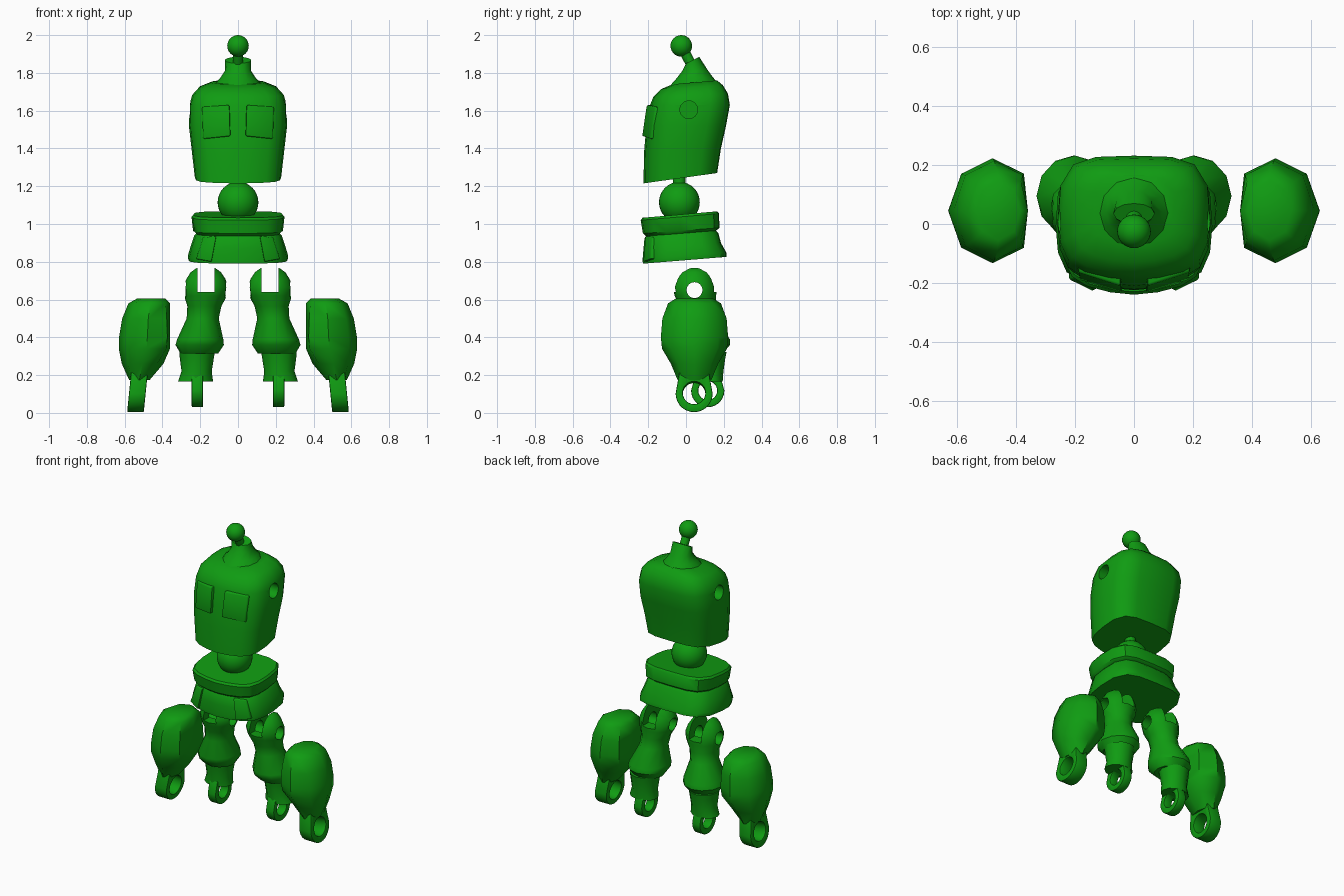
import bpy, bmesh, math
from mathutils import Vector

if "Cube" in bpy.data.objects:
    bpy.data.objects.remove(bpy.data.objects["Cube"])

green = bpy.data.materials.new("green plastic")
green.diffuse_color = (0.005, 0.33, 0.006, 1)
green.use_nodes = True
green.node_tree.nodes["Principled BSDF"].inputs["Base Color"].default_value = green.diffuse_color


def finish(ob, angle=40, mirror=False, cuts=(), bevel=0):
    """Apply cutters, shade by angle, then mirror across x."""
    bpy.ops.object.select_all(action='DESELECT')
    ob.select_set(True)
    bpy.context.view_layer.objects.active = ob
    if not ob.data.materials:
        ob.data.materials.append(green)
    for c in cuts:
        m = ob.modifiers.new("cut", 'BOOLEAN')
        m.object, m.operation, m.solver = c, 'DIFFERENCE', 'EXACT'
        bpy.ops.object.modifier_apply(modifier=m.name)
    if bevel:
        m = ob.modifiers.new("bevel", 'BEVEL')
        m.width, m.segments, m.limit_method = bevel, 2, 'ANGLE'
        m.angle_limit = math.radians(40)
        bpy.ops.object.modifier_apply(modifier=m.name)
    bpy.ops.object.shade_smooth_by_angle(angle=math.radians(angle))
    if mirror:
        m = ob.modifiers.new("mirror", 'MIRROR')
        m.use_axis = (True, False, False)
        m.use_mirror_merge = False
    for c in cuts:
        bpy.data.objects.remove(c)
    return ob


def loft(name, rings):
    """Closed skin through rings of equal point count."""
    bm = bmesh.new()
    vs = [[bm.verts.new(p) for p in r] for r in rings]
    n = len(vs[0])
    for a, b in zip(vs, vs[1:]):
        for i in range(n):
            bm.faces.new((a[i], a[(i + 1) % n], b[(i + 1) % n], b[i]))
    bm.faces.new(vs[0][::-1])
    bm.faces.new(vs[-1])
    bmesh.ops.recalc_face_normals(bm, faces=bm.faces)
    me = bpy.data.meshes.new(name)
    bm.to_mesh(me)
    bm.free()
    me.materials.append(green)
    ob = bpy.data.objects.new(name, me)
    bpy.context.collection.objects.link(ob)
    return ob


def circle(n):
    return [(math.cos(2 * math.pi * i / n), math.sin(2 * math.pi * i / n)) for i in range(n)]


def slanted(prof, hw, yf, zf, yb, zb):
    """Profile scaled to a half width, running from a front point to a back point."""
    return [(x * hw, yf + (yb - yf) * (y + 1) / 2, zf + (zb - zf) * (y + 1) / 2) for x, y in prof]


def oval(n, cx, cy, rx, ry, z, xmin=-9):
    return [(max(cx + x * rx, xmin), cy + y * ry, z) for x, y in circle(n)]


def rod(name, a, b, r, n=24):
    a, b = Vector(a), Vector(b)
    q = (b - a).to_track_quat('Z', 'Y')
    ring = [q @ Vector((x * r, y * r, 0)) for x, y in circle(n)]
    return loft(name, [[a + p for p in ring], [b + p for p in ring]])


def ball(name, loc, r):
    bpy.ops.mesh.primitive_uv_sphere_add(segments=32, ring_count=16, radius=r, location=loc)
    ob = bpy.context.object
    ob.name = name
    return finish(ob)


def eyelet(name, cx, cy, cz, r, hole, half, top, lean):
    """Flat tab with a round lower end and a cross hole, leaning in x."""
    pts = [(-r * math.cos(math.pi * i / 14), -r * math.sin(math.pi * i / 14)) for i in range(15)]
    pts += [(r * .75, top - cz), (-r * .75, top - cz)]
    rings = [[(cx + s * half - lean * z, cy + y, cz + z) for y, z in pts] for s in (-1, 1)]
    ob = loft(name, rings)
    cut = rod("hole_cutter", (cx - .2, cy, cz - .2 * lean), (cx + .2, cy, cz + .2 * lean), hole)
    return finish(ob, 35, True, [cut], .006)


# Shared body outline: half listed, the other half reflected
half = [(0, 1), (.5, .98), (.8, .86), (.97, .52), (1, 0), (.97, -.4),
        (.86, -.7), (.65, -.86), (.33, -.96), (0, -1)]
body = half + [(-x, y) for x, y in half[-2:0:-1]]

# Torso with shoulder sockets
torso = loft("torso", [slanted(body, *s) for s in (
    (.228, -.225, 1.215, .165, 1.27), (.245, -.222, 1.38, .185, 1.40),
    (.260, -.210, 1.52, .212, 1.52), (.257, -.190, 1.63, .232, 1.63),
    (.243, -.172, 1.675, .222, 1.69), (.205, -.130, 1.715, .195, 1.735),
    (.14, -.07, 1.74, .165, 1.76))])
finish(torso, 40, False, [rod("socket_cutter", (s * .17, .015, 1.605), (s * .35, .015, 1.605), .047)
                          for s in (-1, 1)])

# Neck collar, rod and head ball
neck = loft("neck_collar", [slanted(circle(12), *s) for s in (
    (.13, -.10, 1.715, .165, 1.75), (.095, -.055, 1.765, .14, 1.78),
    (.068, -.02, 1.81, .115, 1.815), (.07, .0, 1.85, .07, 1.885))])
finish(neck)
finish(rod("neck_rod", (0, -.025, 1.945), (0, .035, 1.83), .027))
ball("head_ball", (0, -.025, 1.943), .057)

# Chest plates
chest = loft("chest_plate", [[(x, y + d, z) for x, y, z in (
    (.04, -.234, 1.465), (.185, -.190, 1.45), (.19, -.163, 1.62), (.045, -.210, 1.63))]
    for d in (0, .08)])
finish(chest, 40, True, (), .008)

# Abdomen ball and its rod
ball("abdomen_ball", (0, -.035, 1.115), .108)
finish(rod("abdomen_rod", (0, -.035, 1.15), (0, -.035, 1.3), .033))

# Belt and hip skirt
belt = loft("belt", [slanted(body, *s) for s in (
    (.222, -.21, .935, .16, .965), (.238, -.228, .95, .177, .98),
    (.246, -.240, 1.02, .175, 1.055), (.236, -.23, 1.033, .165, 1.067))])
finish(belt)
skirt = loft("hip_skirt", [slanted(body, *s) for s in (
    (.215, -.205, .945, .155, .97), (.232, -.22, .925, .172, .95),
    (.25, -.225, .87, .185, .90), (.266, -.23, .81, .213, .85),
    (.262, -.228, .79, .215, .826))])
finish(skirt)
hip = loft("hip_plate", [[(x, y + d, z) for x, y, z in (
    (.14, -.228, .80), (.222, -.188, .815), (.185, -.180, .93), (.115, -.216, .935))]
    for d in (0, .07)])
finish(hip, 40, True, (), .006)

# Thighs: waisted loft with a slotted, bored knuckle on top
thigh = loft("thigh", [oval(12, *s) for s in (
    (.205, .10, .10, .095, .315), (.203, .095, .128, .138, .36),
    (.2, .09, .122, .142, .39), (.187, .07, .085, .095, .5),
    (.178, .06, .09, .095, .565), (.172, .05, .114, .11, .62),
    (.17, .045, .119, .116, .665), (.17, .045, .103, .1, .71),
    (.17, .045, .08, .078, .745), (.17, .045, .05, .05, .766))])
slot = loft("slot_cutter", [[(x, y, z) for x, y in ((.125, -.2), (.215, -.2), (.215, .3), (.125, .3))]
                            for z in (.64, .9)])
finish(thigh, 40, True, [slot, rod("bore_cutter", (0, .045, .65), (.34, .045, .65), .042)])

# Shin cuffs and ankle eyelets
shin = loft("shin_cuff", [oval(12, *s) for s in (
    (.217, .12, .094, .095, .322), (.218, .12, .09, .088, .29),
    (.219, .12, .08, .078, .22), (.225, .12, .093, .074, .165))])
finish(shin, 40, True)
eyelet("ankle_eyelet", .215, .115, .118, .088, .05, .03, .20, 0)

# Upper arms, flattened on the inner side, with elbow eyelets
arm = loft("upper_arm", [oval(8, *s, xmin=.36) for s in (
    (.46, .045, .075, .10, .605), (.465, .045, .115, .14, .58),
    (.475, .045, .138, .17, .5), (.48, .045, .15, .178, .4),
    (.484, .045, .147, .172, .34), (.505, .045, .11, .125, .26),
    (.522, .045, .055, .09, .175))])
finish(arm, 50, True)
eyelet("elbow_eyelet", .533, .043, .102, .098, .06, .044, .24, .1)
